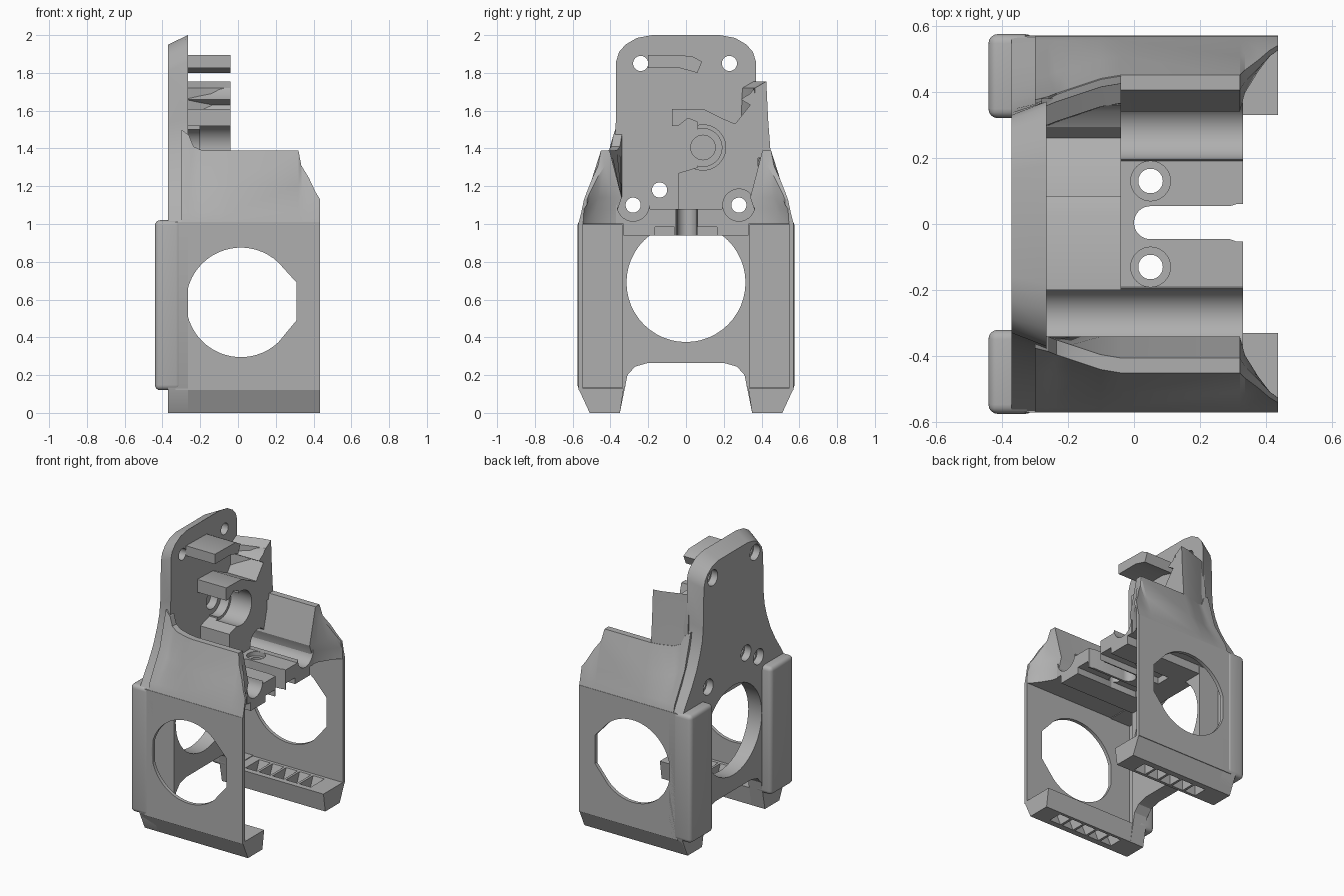
import bpy, bmesh, math
from mathutils import Vector

cube = bpy.data.objects.get("Cube")
if cube:
    bpy.data.objects.remove(cube, do_unlink=True)

grey = bpy.data.materials.new("plain grey")
grey.use_nodes = True
grey.diffuse_color = (0.43, 0.43, 0.43, 1)
grey.node_tree.nodes["Principled BSDF"].inputs["Base Color"].default_value = (0.43, 0.43, 0.43, 1)

AXES = {
    "x": lambda p, d: Vector((d, p[0], p[1])),
    "y": lambda p, d: Vector((p[0], d, p[1])),
    "z": lambda p, d: Vector((p[0], p[1], d)),
}


def loft(name, rings):
    """Closed solid skinned through rings of equal length."""
    bm = bmesh.new()
    rows = [[bm.verts.new(p) for p in ring] for ring in rings]
    n = len(rows[0])
    for a, b in zip(rows, rows[1:]):
        for i in range(n):
            j = (i + 1) % n
            bm.faces.new((a[i], a[j], b[j], b[i]))
    bm.faces.new(rows[0][::-1])
    bm.faces.new(rows[-1])
    bmesh.ops.recalc_face_normals(bm, faces=bm.faces)
    mesh = bpy.data.meshes.new(name)
    bm.to_mesh(mesh)
    bm.free()
    obj = bpy.data.objects.new(name, mesh)
    bpy.context.collection.objects.link(obj)
    mesh.materials.append(grey)
    return obj


def prism(name, axis, pts, a, b):
    return loft(name, [[AXES[axis](p, d) for p in pts] for d in (a, b)])


def box(name, x, y, z):
    return prism(name, "z", [(x[0], y[0]), (x[1], y[0]), (x[1], y[1]), (x[0], y[1])], *z)


def arc(cx, cy, r, start=0, end=360, n=48):
    steps = n if end - start == 360 else n + 1
    return [(cx + r * math.cos(math.radians(start + (end - start) * i / n)),
             cy + r * math.sin(math.radians(start + (end - start) * i / n))) for i in range(steps)]


def rod(axis, c, r, a, b):
    return prism("cutter", axis, arc(c[0], c[1], r), a, b)


def use(obj, kind, **settings):
    mod = obj.modifiers.new(kind, kind)
    for key, value in settings.items():
        setattr(mod, key, value)
    bpy.context.view_layer.objects.active = obj
    bpy.ops.object.modifier_apply(modifier=mod.name)


def cut(targets, *cutters):
    for c in cutters:
        for t in targets:
            use(t, "BOOLEAN", operation="DIFFERENCE", solver="EXACT", object=c)
        bpy.data.objects.remove(c, do_unlink=True)


def span(s, a, b):
    return (a, b) if s > 0 else (-b, -a)


def lerp(a, b, t):
    return a + (b - a) * t


parts = []

# Back plate with legs, flared shoulders and a sloped rim
half = [(0.2, 0.265), (0.27, 0.245), (0.31, 0.2), (0.33, 0.1), (0.35, 0), (0.51, 0), (0.57, 0.13),
        (0.57, 1.0), (0.53, 1.08), (0.48, 1.17), (0.43, 1.28), (0.395, 1.39), (0.375, 1.48), (0.37, 1.57),
        (0.37, 1.86), (0.355, 1.91), (0.32, 1.95), (0.26, 1.985), (0.18, 2.0)]
outline = half + [(-y, z) for y, z in reversed(half)]


def rim(p):
    t = max(0, min(1, (p[1] - 1) / 0.7))
    return (p[0] * (1 - 0.11 * t), p[1] - 0.05 * t)


plate = loft("back_plate", [[Vector((-0.37, *rim(p))) for p in outline],
                            [Vector((-0.265, *p)) for p in outline]])
cut([plate], rod("x", (0, 0.69), 0.315, -0.5, 0))
parts.append(plate)

# Floor with two lengthwise troughs
side = [(0.33, 0.94), (0.33, 1.0), (0.37, 1.0), (0.37, 1.1)] + arc(0.28, 1.1, 0.085, 360, 180, 14) + [(0.19, 1.08)]
floor = prism("floor", "x", side + [(-y, z) for y, z in reversed(side)], -0.32, 0.33)
slot = arc(0.05, 0.004, 0.05, 90, 270, 16) + [(0.29, -0.046), (0.31, -0.053), (0.4, -0.053),
                                              (0.4, 0.06), (0.31, 0.06), (0.29, 0.054)]
cut([floor], prism("cutter", "z", slot, 0.8, 1.3))
for s in (-1, 1):
    cut([floor], box("cutter", (-0.15, 0.4), span(s, 0.062, 0.165), (0.9, 0.985)),
        rod("z", (0.05, s * 0.13), 0.037, 0.8, 1.3), rod("z", (0.05, s * 0.13), 0.06, 1.05, 1.3))
parts.append(floor)

# Stations along the shoulder: x, top half width, top height, hollow, end thinning
stations = [(-0.30, 0.375, 1.5, 0.03, 0), (-0.26, 0.385, 1.47, 0.03, 0), (-0.235, 0.395, 1.41, 0.025, 0),
            (-0.19, 0.41, 1.39, 0.02, 0), (-0.1, 0.44, 1.39, 0.005, 0), (-0.04, 0.45, 1.39, 0, 0),
            (0.32, 0.45, 1.39, 0, 0), (0.335, 0.465, 1.31, 0, 0.3), (0.375, 0.495, 1.245, 0, 0.65),
            (0.41, 0.525, 1.17, 0, 0.9), (0.435, 0.54, 1.13, 0, 1)]


def shoulder_ring(s, x, w, top, hollow, k):
    ring = [(0.57, 1.0), (0.555, 1.06), (lerp(0.555, w, 0.45) - hollow, lerp(1.06, top, 0.45)), (w, top),
            (w - lerp(0.045, 0.015, k), top), (lerp(0.34, 0.525, k), min(1.14, top - 0.03)),
            (lerp(0.36, 0.54, k), 1.08), (lerp(0.36, 0.545, k), 1.0)]
    return [Vector((x, s * y, z)) for y, z in ring]


opening = arc(0.015, 0.585, 0.29, 47, 313, 40) + [(0.31, 0.49), (0.31, 0.69)]
duct = [(0.35, 0), (0.51, 0), (0.57, 0.13), (0.33, 0.13)]
cell = [(0.37, -0.02), (0.46, -0.02), (0.53, 0.15), (0.37, 0.15)]

for s, label in ((-1, "front"), (1, "rear")):
    # Side wall with fan opening
    wall = box(label + "_wall", (-0.33, 0.435), span(s, 0.545, 0.57), (0.12, 1.01))
    cut([wall], prism("cutter", "y", opening, s * 0.4, s * 0.7))

    # Sloping shoulder above the wall
    shoulder = loft(label + "_shoulder", [shoulder_ring(s, *st) for st in stations])

    # Vented duct along the bottom
    vent = prism(label + "_duct", "x", [(s * y, z) for y, z in duct], -0.36, 0.435)
    for i in range(5):
        x = -0.2 + i * 0.105
        cut([vent], prism("cutter", "x", [(s * y, z) for y, z in cell], x, x + 0.088))

    # Rounded hollow pad behind the plate
    pad = box(label + "_pad", (-0.44, -0.3), span(s, 0.32, 0.574), (0.12, 1.02))
    use(pad, "BEVEL", width=0.028, segments=4)
    cut([pad, plate], box("cutter", (-0.42, 0.1), span(s, 0.335, 0.545), (0.135, 0.995)))
    parts += [wall, shoulder, vent, pad]

# Raised tab on the rear side of the plate
tab = loft("rear_tab", [[Vector((x, y, z)) for y, z in
                         ((w, 1.35), (w - 0.015, 1.55), (w - 0.025, 1.755), (w - 0.085, 1.72), (w - 0.1, 1.35))]
                        for x, w, top, hollow, k in stations[:6]])
parts.append(tab)

# Bearing block with hooked arm
block = prism("bearing_block", "x", [
    (-0.04, 1.0), (-0.04, 1.27), (0.06, 1.3), (0.06, 1.54), (0.01, 1.56), (-0.04, 1.52), (-0.074, 1.52),
    (-0.074, 1.61), (0.1, 1.605), (0.19, 1.56), (0.26, 1.53), (0.34, 1.63), (0.29, 1.66), (0.34, 1.69),
    (0.36, 1.72), (0.38, 1.5), (0.38, 1.0)], -0.28, -0.04)
bore = (0.09, 1.405)
cut([block], rod("x", bore, 0.12, -0.2, 0.1), rod("x", bore, 0.1, -0.3, 0.1),
    rod("x", (0.28, 1.1), 0.085, -0.18, 0.1))
cut([plate], rod("x", bore, 0.065, -0.32, 0.1))
parts.append(block)

# Upper guide arm
parts.append(prism("upper_arm", "x", [(-0.2, 1.895), (0.03, 1.89), (0.085, 1.86), (0.06, 1.8),
                                      (-0.03, 1.825), (-0.2, 1.825)], -0.28, -0.04))

# Screw holes with counterbores
for c in ((-0.28, 1.1), (0.28, 1.1), (-0.14, 1.18), (-0.24, 1.85), (0.23, 1.85)):
    through = [plate] if c[1] > 1.5 else [plate, block, floor]
    cut(through, rod("x", c, 0.04, -0.6, 0.6))
    cut([plate], rod("x", c, 0.055, -0.6, -0.32))

# Crisp edges with smooth curves
bpy.ops.object.select_all(action="DESELECT")
for p in parts:
    p.select_set(True)
bpy.context.view_layer.objects.active = plate
bpy.ops.object.shade_smooth_by_angle(angle=math.radians(28))
